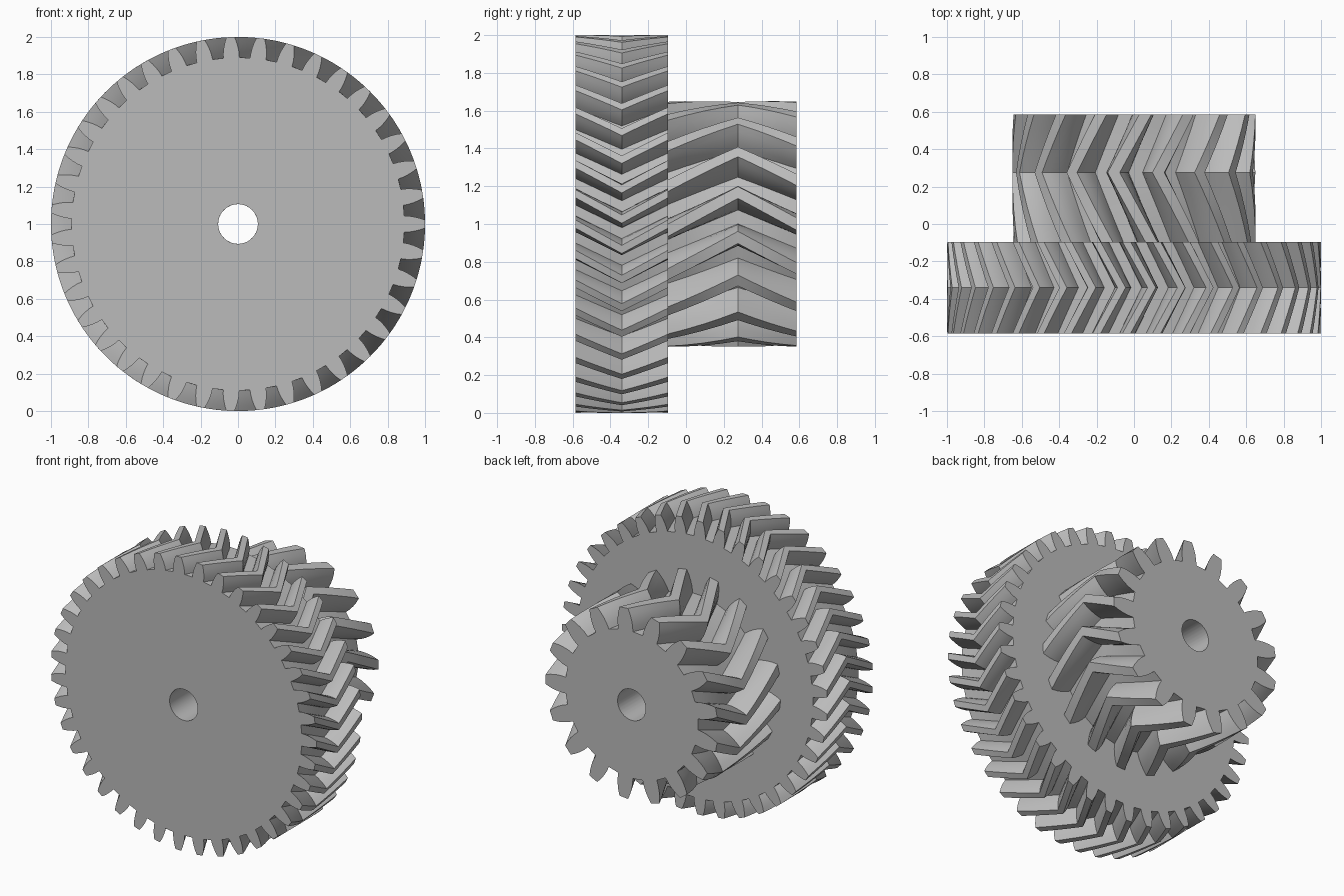
import bpy, bmesh, math

cube = bpy.data.objects.get("Cube")
if cube:
    bpy.data.objects.remove(cube, do_unlink=True)

grey = bpy.data.materials.new("plain grey")
grey.use_nodes = True
COLOR = (0.5, 0.5, 0.5, 1)
grey.diffuse_color = COLOR
grey.node_tree.nodes["Principled BSDF"].inputs["Base Color"].default_value = COLOR

BORE = 0.106
AXIS_Z = 1.0
# Tooth flank: (share of tooth depth, half width as share of the pitch)
FLANK = [(0, 0.30), (0.25, 0.285), (0.5, 0.25), (0.75, 0.20), (1, 0.135)]


def tooth_outline(teeth, root, tip):
    """Polar outline of a spur gear with a tooth centred on angle zero."""
    pitch = math.tau / teeth
    outline = []
    for i in range(teeth):
        rising = [(root + (tip - root) * d, (i - w) * pitch) for d, w in FLANK]
        falling = [(root + (tip - root) * d, (i + w) * pitch) for d, w in reversed(FLANK)]
        outline += rising + falling
    return outline


def herringbone_gear(name, teeth, root, tip, stations, slices=4):
    """Sweep the outline along y; stations are (y, twist) pairs."""
    layers = [stations[0]]
    for (y0, t0), (y1, t1) in zip(stations, stations[1:]):
        for s in range(1, slices + 1):
            f = s / slices
            layers.append((y0 + (y1 - y0) * f, t0 + (t1 - t0) * f))

    bm = bmesh.new()
    outline = tooth_outline(teeth, root, tip)

    def ring(y, twist, bore=False):
        verts = []
        for r, a in outline:
            r = BORE if bore else r
            verts.append(bm.verts.new((r * math.cos(a + twist), y,
                                       AXIS_Z + r * math.sin(a + twist))))
        return verts

    # Closed loop of rings: toothed rim, back face, bore, front face
    rings = [ring(y, t) for y, t in layers]
    rings.append(ring(*layers[-1], bore=True))
    rings.append(ring(*layers[0], bore=True))
    n = len(outline)
    for a, b in zip(rings, rings[1:] + rings[:1]):
        for i in range(n):
            j = (i + 1) % n
            bm.faces.new((a[i], a[j], b[j], b[i]))
    bmesh.ops.recalc_face_normals(bm, faces=bm.faces)

    mesh = bpy.data.meshes.new(name)
    bm.to_mesh(mesh)
    bm.free()
    mesh.materials.append(grey)
    obj = bpy.data.objects.new(name, mesh)
    bpy.context.collection.objects.link(obj)
    bpy.ops.object.select_all(action='DESELECT')
    obj.select_set(True)
    bpy.context.view_layer.objects.active = obj
    bpy.ops.object.shade_smooth_by_angle(angle=math.radians(25))
    return obj


# Wide front gear, chevrons turning clockwise toward the middle
herringbone_gear("large_gear", 39, 0.89, 1.0,
                 [(-0.585, 0), (-0.34, -0.135), (-0.095, 0)])

# Smaller rear gear, chevrons turning the other way
herringbone_gear("small_gear", 17, 0.50, 0.65,
                 [(-0.10, -0.055), (0.275, 0.26), (0.585, 0)])
